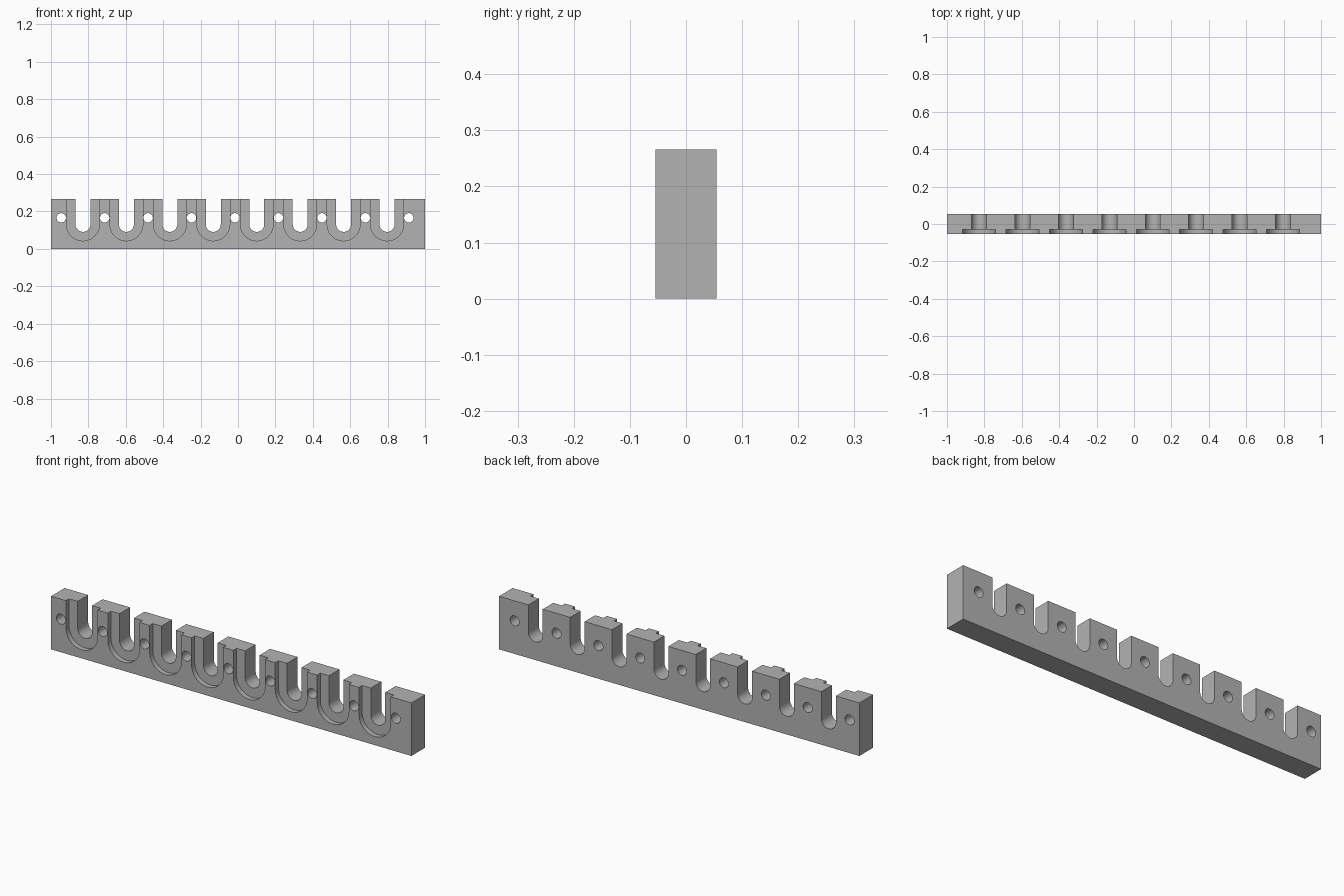
import bpy, bmesh, math

cube = bpy.data.objects.get("Cube")
if cube:
    bpy.data.objects.remove(cube, do_unlink=True)

LENGTH, DEPTH, HEIGHT = 2.0, 0.108, 0.266
SLOTS, PITCH, FIRST_SLOT = 8, 0.2323, -0.829
ARC_Z, SLOT_R, RECESS_R, RECESS_DEPTH = 0.131, 0.040, 0.088, 0.025
HOLE_Z, HOLE_R = 0.166, 0.025
FRONT, BACK, OVER = -DEPTH / 2, DEPTH / 2, 0.05

grey = bpy.data.materials.new("mid grey")
grey.use_nodes = True
grey.diffuse_color = (0.45, 0.45, 0.45, 1)
grey.node_tree.nodes["Principled BSDF"].inputs["Base Color"].default_value = grey.diffuse_color


def extrude_profile(bm, points, y0, y1):
    """Add a prism whose x, z outline runs from y0 to y1."""
    face = bm.faces.new([bm.verts.new((x, y0, z)) for x, z in points])
    moved = bmesh.ops.extrude_face_region(bm, geom=[face])["geom"]
    verts = [v for v in moved if isinstance(v, bmesh.types.BMVert)]
    bmesh.ops.translate(bm, verts=verts, vec=(0, y1 - y0, 0))


def arc(cx, cz, r, start, end, steps):
    angles = [start + (end - start) * i / steps for i in range(steps + 1)]
    return [(cx + r * math.cos(a), cz + r * math.sin(a)) for a in angles]


def u_profile(cx, r):
    """Round-bottomed slot, open past the top of the bar."""
    top = HEIGHT + OVER
    return [(cx - r, top)] + arc(cx, ARC_Z, r, math.pi, 2 * math.pi, 24) + [(cx + r, top)]


def make_object(name, bm):
    bmesh.ops.recalc_face_normals(bm, faces=bm.faces)
    mesh = bpy.data.meshes.new(name)
    bm.to_mesh(mesh)
    bm.free()
    mesh.materials.append(grey)
    obj = bpy.data.objects.new(name, mesh)
    bpy.context.collection.objects.link(obj)
    return obj


# Main bar
bm = bmesh.new()
half = LENGTH / 2
extrude_profile(bm, [(-half, 0), (half, 0), (half, HEIGHT), (-half, HEIGHT)], FRONT, BACK)
bar = make_object("slotted_bar", bm)

# Through slots, with screw holes midway between them
through, recess = bmesh.new(), bmesh.new()
for i in range(SLOTS):
    x = FIRST_SLOT + i * PITCH
    extrude_profile(through, u_profile(x, SLOT_R), FRONT - OVER, BACK + OVER)
    extrude_profile(recess, u_profile(x, RECESS_R), FRONT - OVER, FRONT + RECESS_DEPTH)
for i in range(SLOTS + 1):
    x = FIRST_SLOT + (i - 0.5) * PITCH
    circle = arc(x, HOLE_Z, HOLE_R, 0, 2 * math.pi, 32)[:-1]
    extrude_profile(through, circle, FRONT - OVER, BACK + OVER)

# Cut the shallow front recesses, then the through openings
bpy.ops.object.select_all(action='DESELECT')
bar.select_set(True)
bpy.context.view_layer.objects.active = bar
for name, cutter_mesh in (("recess_cutter", recess), ("through_cutter", through)):
    cutter = make_object(name, cutter_mesh)
    cutter.hide_render = True
    mod = bar.modifiers.new(name, 'BOOLEAN')
    mod.operation = 'DIFFERENCE'
    mod.solver = 'EXACT'
    mod.object = cutter
    bpy.ops.object.modifier_apply(modifier=mod.name)
    bpy.data.objects.remove(cutter, do_unlink=True)

bpy.ops.object.shade_smooth_by_angle(angle=math.radians(30))
